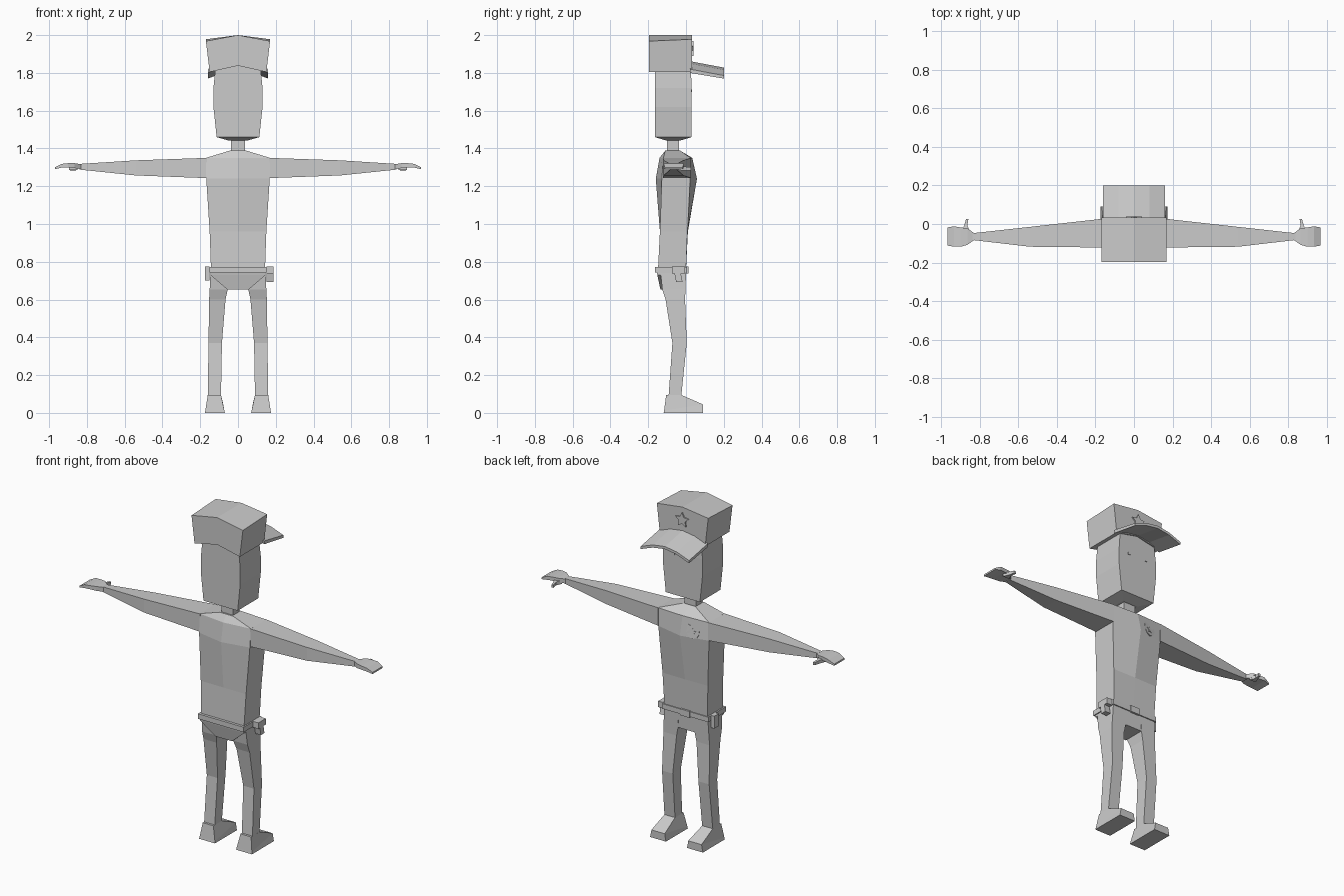
import bpy, bmesh, math

grey = bpy.data.materials.new("plain_grey")
grey.diffuse_color = (0.6, 0.6, 0.6, 1)


def loft(name, rings):
    """Skin a list of equal-length point loops and cap both ends."""
    bm = bmesh.new()
    loops = [[bm.verts.new(p) for p in ring] for ring in rings]
    n = len(loops[0])
    for a, b in zip(loops, loops[1:]):
        for i in range(n):
            j = (i + 1) % n
            bm.faces.new((a[i], a[j], b[j], b[i]))
    bm.faces.new(loops[0])
    bm.faces.new(loops[-1])
    bmesh.ops.recalc_face_normals(bm, faces=bm.faces)
    mesh = bpy.data.meshes.new(name)
    bm.to_mesh(mesh)
    bm.free()
    mesh.materials.append(grey)
    obj = bpy.data.objects.new(name, mesh)
    bpy.context.collection.objects.link(obj)
    return obj


def rect_z(x0, x1, y0, y1, z):
    return [(x0, y0, z), (x1, y0, z), (x1, y1, z), (x0, y1, z)]


def rect_x(x, y0, y1, z0, z1):
    return [(x, y0, z0), (x, y1, z0), (x, y1, z1), (x, y0, z1)]


def box(name, x0, x1, y0, y1, z0, z1):
    return loft(name, [rect_z(x0, x1, y0, y1, z0), rect_z(x0, x1, y0, y1, z1)])


def mirrored(rings):
    return [[(-x, y, z) for x, y, z in ring] for ring in rings]


def pair(name, rings):
    loft(name + "_right", rings)
    loft(name + "_left", mirrored(rings))


def plate(name, outline, surface, thick):
    """Thin plate laid on a front surface y = surface(x, z)."""
    loft(name, [[(x, surface(x, z) + d, z) for x, z in outline]
                for d in (-0.004, thick)])


def star(cx, cz, r):
    return [(cx + math.sin(i * math.pi / 5) * (r if i % 2 == 0 else r * 0.5),
             cz + math.cos(i * math.pi / 5) * (r if i % 2 == 0 else r * 0.5))
            for i in range(10)]


# Torso: half width, side back/front y, centre back/front y, height
torso = [(0.143, -0.148, 0.0, -0.148, 0.0, 0.76),
         (0.15, -0.138, 0.008, -0.138, 0.01, 0.96),
         (0.168, -0.128, 0.022, -0.16, 0.058, 1.24),
         (0.17, -0.12, 0.025, -0.14, 0.033, 1.35),
         (0.045, -0.11, -0.03, -0.11, -0.03, 1.388)]
loft("torso", [[(-w, yb, z), (0, cb, z), (w, yb, z), (w, yf, z), (0, cf, z), (-w, yf, z)]
               for w, yb, yf, cb, cf, z in torso])

# Neck and head
loft("neck", [rect_z(-0.038, 0.038, -0.1, -0.038, z) for z in (1.375, 1.45)])
loft("head", [rect_z(-0.05, 0.05, -0.105, -0.03, 1.442),
              rect_z(-0.113, 0.113, -0.165, 0.03, 1.46),
              rect_z(-0.13, 0.13, -0.165, 0.03, 1.62),
              rect_z(-0.13, 0.13, -0.165, 0.03, 1.72),
              rect_z(-0.118, 0.118, -0.165, 0.025, 1.84)])
for s in (-1, 1):
    box("eye", s * 0.06 - 0.008, s * 0.06 + 0.008, 0.026, 0.033, 1.70, 1.712)

# Cap crown with arched top and bottom
loft("cap_crown", [[(-0.15, y, 1.805), (0, y, 1.838), (0.15, y, 1.805),
                    (0.17, y, top), (0, y, 2.0), (-0.17, y, top)]
                   for y, top in ((-0.197, 1.968), (0.033, 1.978))])

# Arched visor
visor = []
for x, drop in ((-0.16, 0.042), (-0.08, 0.012), (0, 0), (0.08, 0.012), (0.16, 0.042)):
    visor.append([(x, 0.02, 1.842 - drop), (x, 0.2, 1.812 - drop),
                  (x, 0.2, 1.828 - drop), (x, 0.02, 1.862 - drop)])
loft("cap_visor", visor)
plate("cap_star", star(0, 1.925, 0.045), lambda x, z: 0.033, 0.007)


# Chest badge follows the sloping chest
def chest(x, z):
    t = (z - 1.24) / 0.11
    centre, side = 0.058 - 0.025 * t, 0.022 + 0.003 * t
    return centre + (side - centre) * abs(x) / 0.168


shield = [(-0.11, 1.315), (-0.075, 1.305), (-0.04, 1.315), (-0.036, 1.27),
          (-0.05, 1.245), (-0.075, 1.235), (-0.1, 1.245), (-0.114, 1.27)]
plate("chest_badge", shield, chest, 0.005)
plate("badge_star", star(-0.075, 1.274, 0.022), chest, 0.008)

# Arms, hands and thumbs
pair("arm", [rect_x(0.165, -0.122, 0.027, 1.243, 1.35),
             rect_x(0.54, -0.118, -0.015, 1.257, 1.337),
             rect_x(0.84, -0.083, -0.048, 1.288, 1.318)])
pair("hand", [rect_x(0.83, -0.083, -0.048, 1.29, 1.316),
              rect_x(0.865, -0.108, -0.022, 1.296, 1.322),
              rect_x(0.9, -0.118, -0.018, 1.3, 1.322),
              rect_x(0.935, -0.118, -0.012, 1.298, 1.318),
              rect_x(0.97, -0.112, -0.018, 1.29, 1.3)])
pair("thumb", [[(0.85, -0.04, 1.285), (0.895, -0.04, 1.285),
                (0.895, -0.04, 1.31), (0.85, -0.04, 1.31)],
               [(0.866, -0.008, 1.284), (0.882, -0.008, 1.284),
                (0.882, -0.008, 1.304), (0.866, -0.008, 1.304)],
               [(0.86, 0.027, 1.284), (0.872, 0.027, 1.284),
                (0.872, 0.027, 1.3), (0.86, 0.027, 1.3)]])

# Belt, buckle, holster and pouch
box("belt", -0.152, 0.152, -0.163, 0.006, 0.742, 0.772)
box("buckle", -0.03, 0.03, 0.0, 0.012, 0.738, 0.776)
box("holster_top", 0.15, 0.188, -0.075, -0.005, 0.738, 0.774)
loft("holster", [rect_z(0.152, 0.188, -0.052, -0.018, 0.692),
                 rect_z(0.152, 0.188, -0.062, -0.028, 0.742)])
box("pouch", -0.174, -0.15, -0.062, -0.02, 0.7, 0.774)

# Hips and legs
loft("hips", [rect_z(-0.146, 0.146, -0.155, 0, 0.75),
              rect_z(-0.146, 0.146, -0.152, -0.001, 0.73),
              rect_z(-0.055, 0.055, -0.135, -0.004, 0.652)])
pair("leg", [rect_z(0.05, 0.146, -0.135, 0, 0.74),
             rect_z(0.055, 0.15, -0.125, -0.003, 0.652),
             rect_z(0.066, 0.153, -0.108, -0.005, 0.6),
             rect_z(0.085, 0.156, -0.072, 0.004, 0.37),
             rect_z(0.09, 0.16, -0.092, -0.025, 0.09)])

# Wedge shoes
pair("shoe", [[(x0, -0.118, 0), (x1, -0.118, 0), (x1, 0.09, 0), (x0, 0.09, 0)]
              for x0, x1 in ((0.07, 0.175),)] +
     [[(0.072, -0.116, 0.012), (0.173, -0.116, 0.012), (0.166, 0.09, 0.045), (0.078, 0.09, 0.045)],
      [(0.09, -0.105, 0.095), (0.16, -0.105, 0.095), (0.16, -0.025, 0.095), (0.09, -0.025, 0.095)]])
